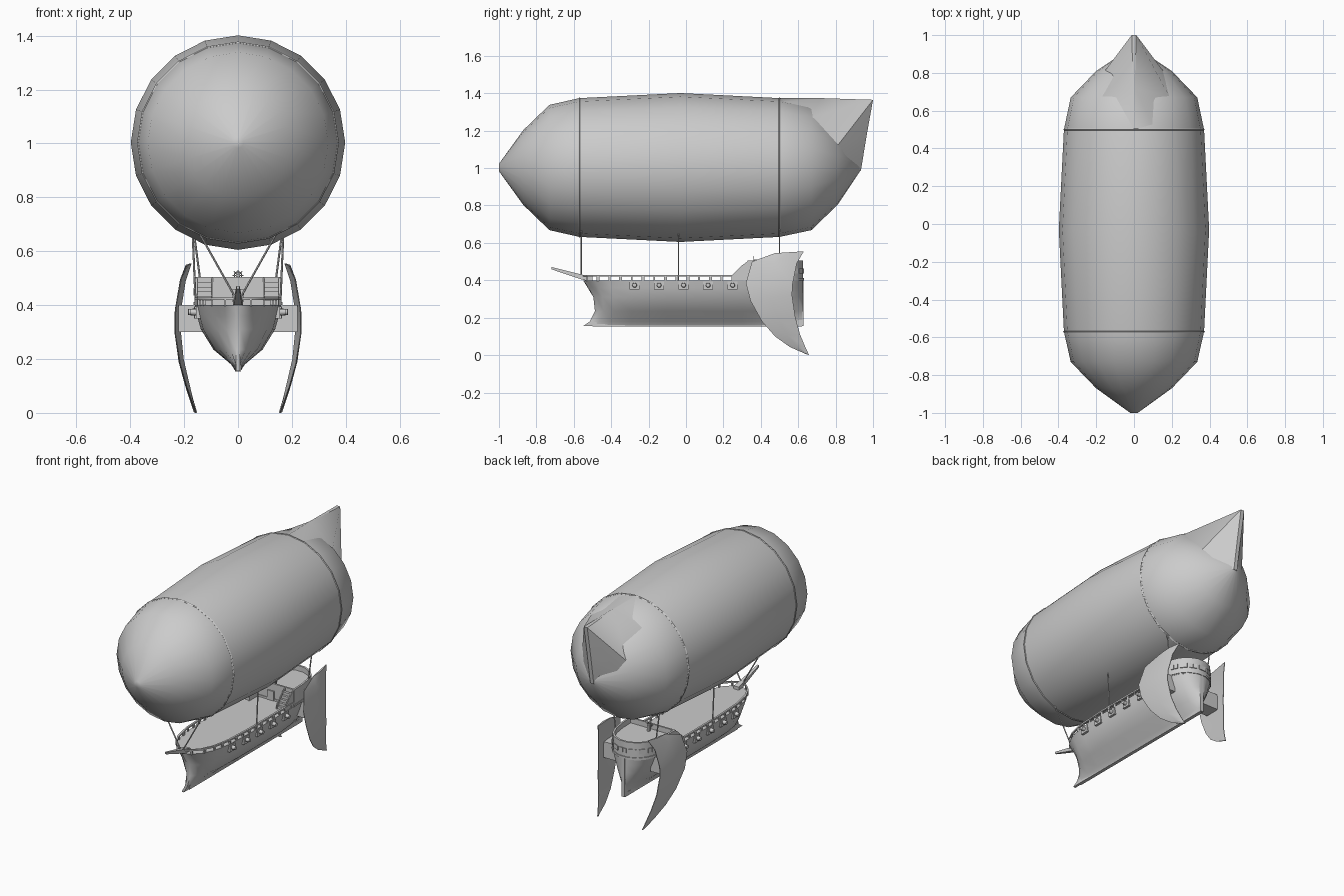
import bpy, bmesh, math
from mathutils import Vector
from math import sin, cos, pi, radians

if "Cube" in bpy.data.objects:
    bpy.data.objects.remove(bpy.data.objects["Cube"])


def make(name, verts, faces, angle=35):
    me = bpy.data.meshes.new(name)
    me.from_pydata([tuple(v) for v in verts], [], faces)
    bm = bmesh.new()
    bm.from_mesh(me)
    bmesh.ops.remove_doubles(bm, verts=bm.verts, dist=0.0005)
    bmesh.ops.recalc_face_normals(bm, faces=bm.faces)
    bm.to_mesh(me)
    bm.free()
    ob = bpy.data.objects.new(name, me)
    bpy.context.collection.objects.link(ob)
    bpy.ops.object.select_all(action='DESELECT')
    ob.select_set(True)
    bpy.context.view_layer.objects.active = ob
    bpy.ops.object.shade_smooth_by_angle(angle=radians(angle))
    return ob


def loft(name, rings, angle=35):
    """Skin closed rings of equal length and cap both ends."""
    n = len(rings[0])
    faces = [(i * n + k, i * n + (k + 1) % n, (i + 1) * n + (k + 1) % n, (i + 1) * n + k)
             for i in range(len(rings) - 1) for k in range(n)]
    last = (len(rings) - 1) * n
    faces += [tuple(range(n)), tuple(range(last, last + n))]
    return make(name, [v for r in rings for v in r], faces, angle)


def box(name, c, s):
    ring = lambda z: [(c[0] + a * s[0] / 2, c[1] + b * s[1] / 2, z)
                      for a, b in ((-1, -1), (1, -1), (1, 1), (-1, 1))]
    return loft(name, [ring(c[2] - s[2] / 2), ring(c[2] + s[2] / 2)])


def rod(name, a, b, r, r2=None, n=6):
    a, b = Vector(a), Vector(b)
    d = (b - a).normalized()
    u = d.orthogonal().normalized()
    v = d.cross(u)
    ring = lambda p, q: [p + q * (u * cos(2 * pi * k / n) + v * sin(2 * pi * k / n)) for k in range(n)]
    return loft(name, [ring(a, r), ring(b, r2 or r)], 50)


def lerp(table, t):
    for (a, va), (b, vb) in zip(table, table[1:]):
        if t <= b:
            return va + (vb - va) * max(0, (t - a) / (b - a))
    return table[-1][1]


# Gas envelope: 20-sided lathe about the y axis
def circle(y, r, n=20):
    return [(r * sin(2 * pi * k / n), y, 1.003 + r * cos(2 * pi * k / n)) for k in range(n)]


hull_profile = [(-1, .02), (-.87, .2), (-.73, .335), (-.57, .371), (-.03, .398),
                (.5, .371), (.67, .335), (.81, .2), (.93, .02)]
loft("envelope", [circle(y, r) for y, r in hull_profile], 50)
for y in (-.57, .5):
    loft("envelope_seam", [circle(y - .005, .3705), circle(y, .375), circle(y + .005, .3705)])

# Tail fin blended into the back of the envelope
spine = [(0, .5, 1.374), (.004, .72, 1.374), (.012, 1, 1.365), (.012, .965, 1.17), (.012, .935, .985)]
foot = [(.11, .5, 1.35), (.19, .67, 1.27), (.155, .81, 1.12), (.12, .85, 1.06), (.04, .9, 1.0)]
loft("tail_fin", [[p, s, (-s[0], s[1], s[2]), (-p[0], p[1], p[2])] for s, p in zip(spine, foot)], 40)

# Ship hull: lofted sections with a ram bow and rounded stern
plan = [(-.55, .01), (-.53, .05), (-.49, .09), (-.42, .125), (-.3, .15), (-.1, .16), (.3, .16),
        (.42, .157), (.5, .145), (.56, .12), (.6, .085), (.625, .03)]
section = [(.4, 1), (.36, .95), (.31, .86), (.235, .57), (.18, .16), (.155, .06)]
stem = [(.155, 0), (.18, .035), (.235, .063), (.31, .055), (.36, .03), (.4, 0)]
rings = []
for y, w in plan:
    fade = max(0, 1 - (y + .55) / .3)
    taper = max(0, (y - .35) / .27)
    side = [(max(.008, w * f * (1 - taper * .6 * (.4 - z) / .245)), y + fade * lerp(stem, z), z)
            for z, f in section]
    rings.append(side + [(-x, yy, z) for x, yy, z in reversed(side)])
loft("hull", rings, 40)
box("keel", (0, .06, .165), (.022, 1.12, .024))
box("stern_post", (0, .61, .278), (.022, .035, .246))

# Poop deck: rounded walled platform with a sunken floor
half = [(.16, .33)] + [p[::-1] for p in plan if p[0] > .4]
outline = half + [(-x, y) for x, y in reversed(half)]
layer = lambda k, z: [(x * k, .47 + (y - .47) * k, z) for x, y in outline]
loft("poop_deck", [layer(1, .395), layer(1, .505), layer(.92, .505), layer(.92, .472)])
loft("poop_trim", [layer(1, .4), layer(1.03, .4), layer(1.03, .412), layer(1, .412)])
box("cabin_door", (0, .328, .43), (.045, .01, .06))

# Stern windows following the rounded wall
for (xa, ya), (xb, yb) in zip(outline[1:], outline[2:]):
    d = Vector((xb - xa, yb - ya, 0))
    for t in ((.3, .7) if d.length > .045 else (.5,)):
        m = Vector((xa, ya, .45)) + d * t
        u = d.normalized() * .011
        nrm = Vector((d.y, -d.x, 0)).normalized() * .005
        if nrm.dot(m - Vector((0, .47, .45))) < 0:
            nrm = -nrm
        ring = lambda z: [m + a * u + b * nrm + Vector((0, 0, z)) for a, b in ((-1, -1), (1, -1), (1, 1), (-1, 1))]
        loft("stern_window", [ring(-.014), ring(.014)])

# Steering wheel and its stand
wc = Vector((0, .36, .51))
box("wheel_stand", (0, .372, .49), (.014, .016, .045))
for k in range(8):
    d = Vector((sin(k * pi / 4), 0, cos(k * pi / 4)))
    rod("wheel_spoke", wc, wc + d * .021, .0018, n=4)
bpy.ops.mesh.primitive_torus_add(major_radius=.014, minor_radius=.002, major_segments=16,
                                 minor_segments=4, location=wc, rotation=(pi / 2, 0, 0))
bpy.context.object.name = "wheel_rim"

# Bowsprit
loft("bowsprit", [[(s * w, y, z + h) for s, h in ((-1, -t), (1, -t), (1, t), (-1, t))]
                  for y, z, w, t in ((-.5, .405, .018, .014), (-.56, .418, .014, .013), (-.72, .465, .006, .006))])

# Steering paddles: (lead y, lead z, trail y, trail z) rows down the blade
blade = [(.475, .545, .63, .555), (.353, .5, .592, .49), (.32, .385, .57, .38), (.345, .29, .567, .32),
         (.406, .18, .585, .2), (.476, .1, .61, .11), (.556, .043, .635, .05), (.645, .004, .658, 0)]
bow_out = [(0, .157), (.1, .187), (.225, .219), (.31, .226), (.4, .223), (.49, .206), (.555, .182)]

for s in (-1, 1):
    rows = []
    for ya, za, yb, zb in blade:
        ym, zm = (ya + yb) / 2, (za + zb) / 2
        k = min(1, (yb - ya) / .2) * .01
        xa, xm, xb = lerp(bow_out, za) + k, lerp(bow_out, zm) + k * .5, lerp(bow_out, zb) - k
        rows.append([(s * xa, ya, za), (s * (xm + .006), ym, zm), (s * (xb + .002), yb, zb),
                     (s * (xb - .002), yb, zb), (s * (xm - .006), ym, zm), (s * (xa - .003), ya, za)])
    loft("steering_paddle", rows, 40)
    box("paddle_mount", (s * .165, .46, .35), (.11, .1, .1))

    # Deck railing with posts
    rail = [(s * w * .97, y) for y, w in plan if y < .31] + [(s * .155, .33)]
    loft("rail_top", [[(x + s * a * .006, y, .424 + b * .005) for a, b in ((-1, -1), (1, -1), (1, 1), (-1, 1))]
                      for x, y in rail])
    table = [(y, x) for x, y in rail]
    for i in range(15):
        y = -.53 + i * .06
        box("rail_post", (lerp(table, y), y, .41), (.008, .016 if i % 2 else .01, .026))

    # Gun ports and barrels
    for i in range(5):
        y = -.275 + i * .131
        x = lerp(plan, y) * .96
        box("gun_port", (s * x, y, .372), (.02, .052, .044))
        rod("gun_barrel", (s * x, y, .374), (s * (x + .032), y, .374), .014, .011, 10)

    # Stairs to the poop deck
    for i in range(5):
        box("stair_step", (s * .125, .315 - (4 - i) * .014, .4 + (i + 1) * .0085), (.055, .016, (i + 1) * .017))
    for x in (.096, .154):
        loft("stair_side", [[(s * (x + d), y, z) for y, z in ((.245, .4), (.335, .4), (.335, .505), (.3, .48), (.245, .425))]
                            for d in (-.003, .003)])

    # Suspension ropes
    rod("bow_rope", (s * .145, -.56, .67), (s * .005, -.56, .42), .004)
    rod("middle_rope", (s * .168, -.04, .66), (s * .157, -.04, .4), .004)
    rod("stern_rope", (s * .165, .5, .68), (s * .14, .5, .49), .004)
